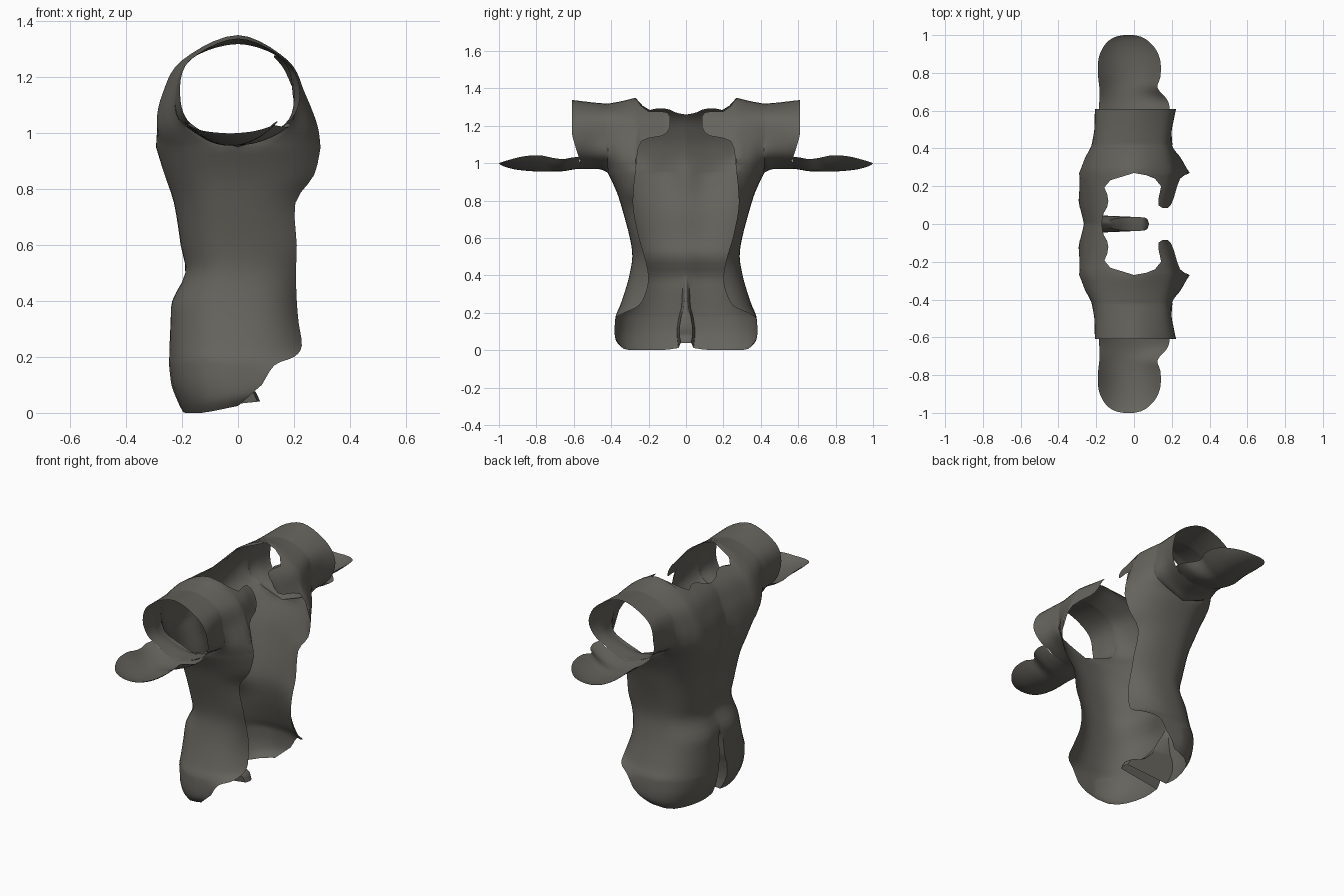
import bpy, bmesh, math

if "Cube" in bpy.data.objects:
    bpy.data.objects.remove(bpy.data.objects["Cube"])

P = 0.8  # squareness of the torso cross-sections

cloth = bpy.data.materials.new("dark_olive_grey")
cloth.diffuse_color = (0.13, 0.125, 0.108, 1)
cloth.use_nodes = True
cloth.node_tree.nodes["Principled BSDF"].inputs["Base Color"].default_value = cloth.diffuse_color


def lerp_keys(keys, v):
    """Linear lookup of a row of values keyed by its first entry."""
    if v <= keys[0][0]:
        return keys[0][1:]
    for a, b in zip(keys, keys[1:]):
        if v <= b[0]:
            f = (v - a[0]) / (b[0] - a[0])
            return [p + (q - p) * f for p, q in zip(a[1:], b[1:])]
    return keys[-1][1:]


def spline(pts, t, before=None, after=None):
    """Smooth curve through evenly spaced points, with optional end guides."""
    i = min(int(t), len(pts) - 2)
    f = t - i
    a, b = pts[i], pts[i + 1]
    p = pts[i - 1] if i else (before or a)
    n = pts[i + 2] if i + 2 < len(pts) else (after or b)
    h = (2*f**3 - 3*f**2 + 1, f**3 - 2*f**2 + f, -2*f**3 + 3*f**2, f**3 - f**2)
    return [h[0]*a[k] + h[1]*(b[k]-p[k])/2 + h[2]*b[k] + h[3]*(n[k]-a[k])/2
            for k in range(len(a))]


def add_grid(bm, rows):
    vs = [[bm.verts.new(p) for p in r] for r in rows]
    for r0, r1 in zip(vs, vs[1:]):
        for j in range(len(r0) - 1):
            bm.faces.new((r0[j], r0[j+1], r1[j+1], r1[j]))


def finish(bm, name):
    bmesh.ops.remove_doubles(bm, verts=bm.verts, dist=0.0008)
    bmesh.ops.dissolve_degenerate(bm, edges=bm.edges, dist=0.0001)
    bmesh.ops.recalc_face_normals(bm, faces=bm.faces)
    me = bpy.data.meshes.new(name)
    bm.to_mesh(me)
    bm.free()
    ob = bpy.data.objects.new(name, me)
    bpy.context.collection.objects.link(ob)
    me.materials.append(cloth)
    m = ob.modifiers.new("mirror", 'MIRROR')
    m.use_axis = (False, True, False)
    m.merge_threshold = 0.0005
    bpy.context.view_layer.objects.active = ob
    ob.select_set(True)
    bpy.ops.object.shade_smooth_by_angle(angle=math.radians(50))
    ob.select_set(False)


# torso rings: height, back depth, half width, front edge x, front edge y
TORSO = [(0, .20, .35, .0, .349), (.04, .22, .375, .04, .374),
         (.10, .242, .382, .085, .38), (.17, .252, .378, .13, .374),
         (.20, .252, .37, .20, .33), (.24, .252, .352, .228, .25),
         (.32, .25, .325, .217, .21), (.40, .245, .303, .21, .20),
         (.50, .197, .287, .207, .22), (.60, .212, .30, .21, .25),
         (.75, .237, .34, .205, .28), (.85, .272, .372, .272, .28),
         (.95, .303, .42, .295, .27)]
SPINE = [(0, .0), (.35, .02), (.6, .01), (.8, .02), (.95, .045)]
# seat crease: height, inner x, half width
CREASE = [(0, .08, .028), (.07, .06, .036), (.12, -.04, .036), (.18, -.10, .026),
          (.23, -.14, .012), (.3, -.18, .008), (.39, -.23, .006)]


def spine(z, y):
    return lerp_keys(SPINE, z)[0] * math.exp(-(y / .08) ** 2)


def torso_ring(key):
    z, xb, w, xe, e = key
    te = math.asin(min(1, (e / w) ** (1 / P)))
    angles = [te * (i / 9) ** 1.8 for i in range(9)]
    angles += [te + (math.pi/2 - te) * i / 8 for i in range(9)]
    angles += [math.pi/2 + (math.pi/2 - te) * i / 8 for i in range(1, 9)]
    ring = []
    for i, a in enumerate(angles):
        c, y = math.cos(a), w * abs(math.sin(a)) ** P
        if i <= 17:
            x = -xb * max(c, 0) ** P + spine(z, y)
        else:
            x = xe * (abs(c) / math.cos(te)) ** P
        if i < 3 and z < .4:
            inner, half = lerp_keys(CREASE, z)
            y = (0, half, half + .012)[i]
            if i < 2:
                x = max(x, inner - .01 * i)
        lift = .025 * max(0, (x + .12) / .12) + .015 * math.exp(-(y / .08) ** 2)
        ring.append((x, y, z + min(lift, .04) * max(0, 1 - z / .1)))
    return ring


bm = bmesh.new()
rings = [torso_ring(spline(TORSO, i / 3)) for i in range(3 * (len(TORSO) - 1) + 1)]
add_grid(bm, rings)

# yoke and sleeve sections by y: depth low, middle and high, then crest height
BACK = [(0, .265, .24, .17, 1.34), (.1, .285, .255, .18, 1.345),
        (.27, .29, .27, .2, 1.35), (.35, .255, .252, .188, 1.33),
        (.42, .195, .222, .175, 1.318), (.5, .168, .21, .172, 1.325),
        (.61, .165, .207, .172, 1.338)]
FRONT = [(0, .26, .20, .14, 1.34), (.1, .26, .205, .14, 1.345),
         (.27, .283, .24, .178, 1.35), (.35, .25, .22, .17, 1.33),
         (.42, .185, .195, .16, 1.318), (.5, .165, .20, .165, 1.325),
         (.61, .17, .222, .17, 1.338)]


def section(side, y, base, t):
    low, mid, high, top = lerp_keys(BACK if side < 0 else FRONT, y)
    zb = .95 + .02 * min(1, max(0, y - .4201) / .04)
    pts = [(base, zb), (low, 1.03), (mid, 1.14), (high, 1.26), (0, top)]
    # guides keep the crest and the sleeve underside round
    under = (-low, 1.03) if y > .4201 else None
    x, z = spline(pts, t, under, (-high, 1.26))
    # scooped cuff below the sleeve end
    scoop = max(0, 1 - abs(t - .8) / 1.3) * max(0, (y - .53) / .08)
    return (side * x, y - .045 * scoop, z)


SLEEVE_Y = [.435, .45, .475, .5, .53, .56, .585, .61]
last = rings[-1]
N = 20
back_cols = [(p[1], -p[0]) for p in last[:18]] + [(y, 0) for y in SLEEVE_Y]
rows = []
for y, base in back_cols:
    end = lerp_keys([(0, 3), (.05, 3.08), (.09, 3.25), (.14, 3.33), (.19, 3.2),
                     (.24, 3.45), (.27, 4)], y)[0]
    rows.append([section(-1, y, base, end * k / N) for k in range(N + 1)])
add_grid(bm, rows)

# front yoke with the lapel tongue reaching towards the neck
front_cols = [(y, .29) for y in (.085, .1, .13, .16, .2, .24, .258)]
front_cols += [(p[1], p[0]) for p in reversed(last[17:])]
front_cols += [(y, 0) for y in SLEEVE_Y]
rows = []
for y, base in front_cols:
    a, b = lerp_keys([(.085, 2.45, 2.9), (.1, 2.2, 3.1), (.13, 2.05, 3.15),
                      (.2, 1.95, 3.15), (.24, 1.8, 3.4), (.258, 1.4, 3.65),
                      (.27, 0, 4)], y)
    rows.append([section(1, y, base, a + (b - a) * k / N) for k in range(N + 1)])
add_grid(bm, rows)
finish(bm, "jacket_body")

# spoon-shaped lower sleeve flap: y, back x, front x, bottom z, rim z
FLAP = [(.57, -.17, .175, .972, 1.035), (.61, -.185, .188, .965, 1.03),
        (.66, -.183, .175, .957, 1.022), (.72, -.183, .125, .956, 1.03),
        (.78, -.19, .14, .955, 1.042), (.86, -.19, .14, .96, 1.038),
        (.92, -.172, .118, .968, 1.025), (.965, -.14, .08, .98, 1.012),
        (.99, -.10, .04, .991, 1.004), (1.0, -.055, .0, .999, 1.0)]
bm = bmesh.new()
rows = []
for i in range(3 * (len(FLAP) - 1) + 1):
    y, x0, x1, zb, zr = spline(FLAP, i / 3)
    rows.append([((x0 + x1)/2 + (x1 - x0)/2 * u, y, zb + (zr - zb) * abs(u) ** 2.2)
                 for u in (k / 8 - 1 for k in range(17))])
add_grid(bm, rows)
finish(bm, "sleeve_flap")
